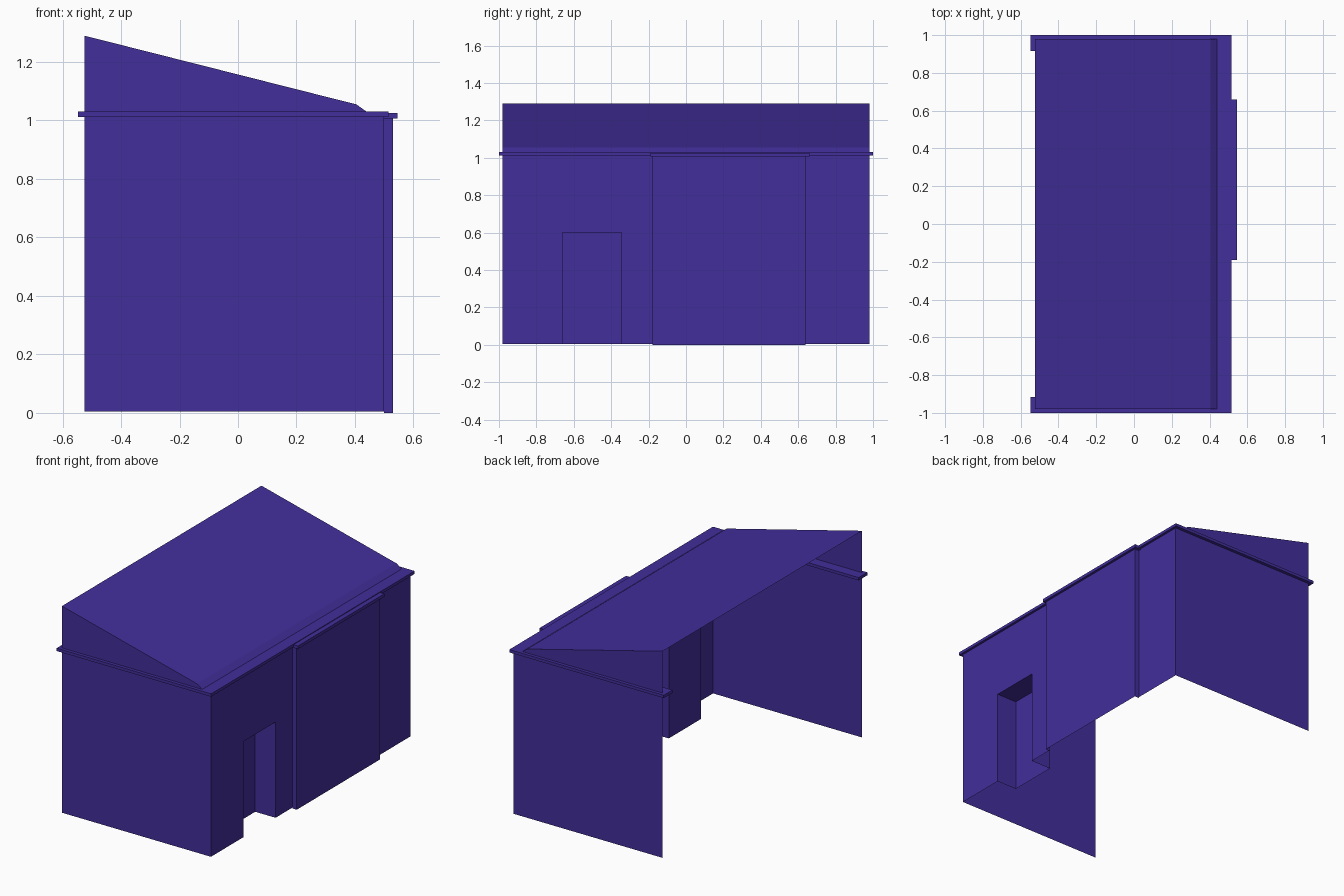
import bpy

if "Cube" in bpy.data.objects:
    bpy.data.objects.remove(bpy.data.objects["Cube"])

# One flat indigo colour for the whole building
indigo = bpy.data.materials.new("indigo")
indigo.diffuse_color = (0.0545, 0.0273, 0.328, 1)
indigo.use_nodes = True
indigo.node_tree.nodes["Principled BSDF"].inputs["Base Color"].default_value = indigo.diffuse_color


def add_mesh(name, faces):
    """Make an object from a list of faces, each a list of corner points."""
    verts, polys = [], []
    for face in faces:
        polys.append(range(len(verts), len(verts) + len(face)))
        verts.extend(face)
    mesh = bpy.data.meshes.new(name)
    mesh.from_pydata(verts, [], [list(p) for p in polys])
    mesh.materials.append(indigo)
    obj = bpy.data.objects.new(name, mesh)
    bpy.context.collection.objects.link(obj)
    return obj


def wall(a, b, z0, z1):
    """Upright sheet between two plan points."""
    return [(*a, z0), (*b, z0), (*b, z1), (*a, z1)]


def box(name, x0, x1, y0, y1, z0, z1):
    c = [(x0, y0), (x1, y0), (x1, y1), (x0, y1)]
    faces = [wall(c[i], c[(i + 1) % 4], z0, z1) for i in range(4)]
    faces.append([(*p, z1) for p in c])
    faces.append([(*p, z0) for p in reversed(c)])
    return add_mesh(name, faces)


BACK, FRONT, PANEL, NICHE = -0.525, 0.50, 0.53, 0.36
SIDE, BASE, TOP = 0.98, 0.005, 1.015
DOOR0, DOOR1, DOOR_TOP = -0.66, -0.345, 0.60
P0, P1 = -0.18, 0.64

# Street wall, open at the back of the building
add_mesh("street_wall", [
    wall((FRONT, -SIDE), (FRONT, DOOR0), BASE, TOP),
    wall((FRONT, DOOR0), (FRONT, DOOR1), DOOR_TOP, TOP),
    wall((FRONT, DOOR1), (FRONT, P0), BASE, TOP),
    wall((FRONT, P1), (FRONT, SIDE), BASE, TOP),
])

# Recessed doorway without a floor
add_mesh("door_niche", [
    wall((FRONT, DOOR0), (NICHE, DOOR0), BASE, DOOR_TOP),
    wall((NICHE, DOOR0), (NICHE, DOOR1), BASE, DOOR_TOP),
    wall((NICHE, DOOR1), (FRONT, DOOR1), BASE, DOOR_TOP),
    [(FRONT, DOOR0, DOOR_TOP), (NICHE, DOOR0, DOOR_TOP),
     (NICHE, DOOR1, DOOR_TOP), (FRONT, DOOR1, DOOR_TOP)],
])

# Projecting wall panel
add_mesh("projecting_panel", [
    wall((FRONT, P0), (PANEL, P0), 0, TOP),
    wall((PANEL, P0), (PANEL, P1), 0, TOP),
    wall((PANEL, P1), (FRONT, P1), 0, TOP),
])

# Side walls with sloping gables
slope = [(0.44, 1.03), (0.405, 1.055), (BACK, 1.29)]
outline = [(BACK, BASE), (FRONT, BASE), (FRONT, TOP)] + slope
for name, s in (("side_wall_near", -1), ("side_wall_far", 1)):
    pts = [(x, s * SIDE, z) for x, z in outline]
    add_mesh(name, [pts if s < 0 else pts[::-1]])

# Roof sheet
add_mesh("roof", [
    [(x0, -SIDE, z0), (x0, SIDE, z0), (x1, SIDE, z1), (x1, -SIDE, z1)]
    for (x0, z0), (x1, z1) in zip(slope, slope[1:])
])

# Cornice bars around the wall top
box("cornice_side_near", -0.547, 0.43, -1.0, -0.915, 1.012, 1.03)
box("cornice_side_far", -0.547, 0.43, 0.915, 1.0, 1.012, 1.03)
box("cornice_street", 0.43, 0.515, -1.0, 1.0, 1.012, 1.03)
box("cornice_panel", 0.46, 0.545, -0.19, 0.66, 1.007, 1.026)
